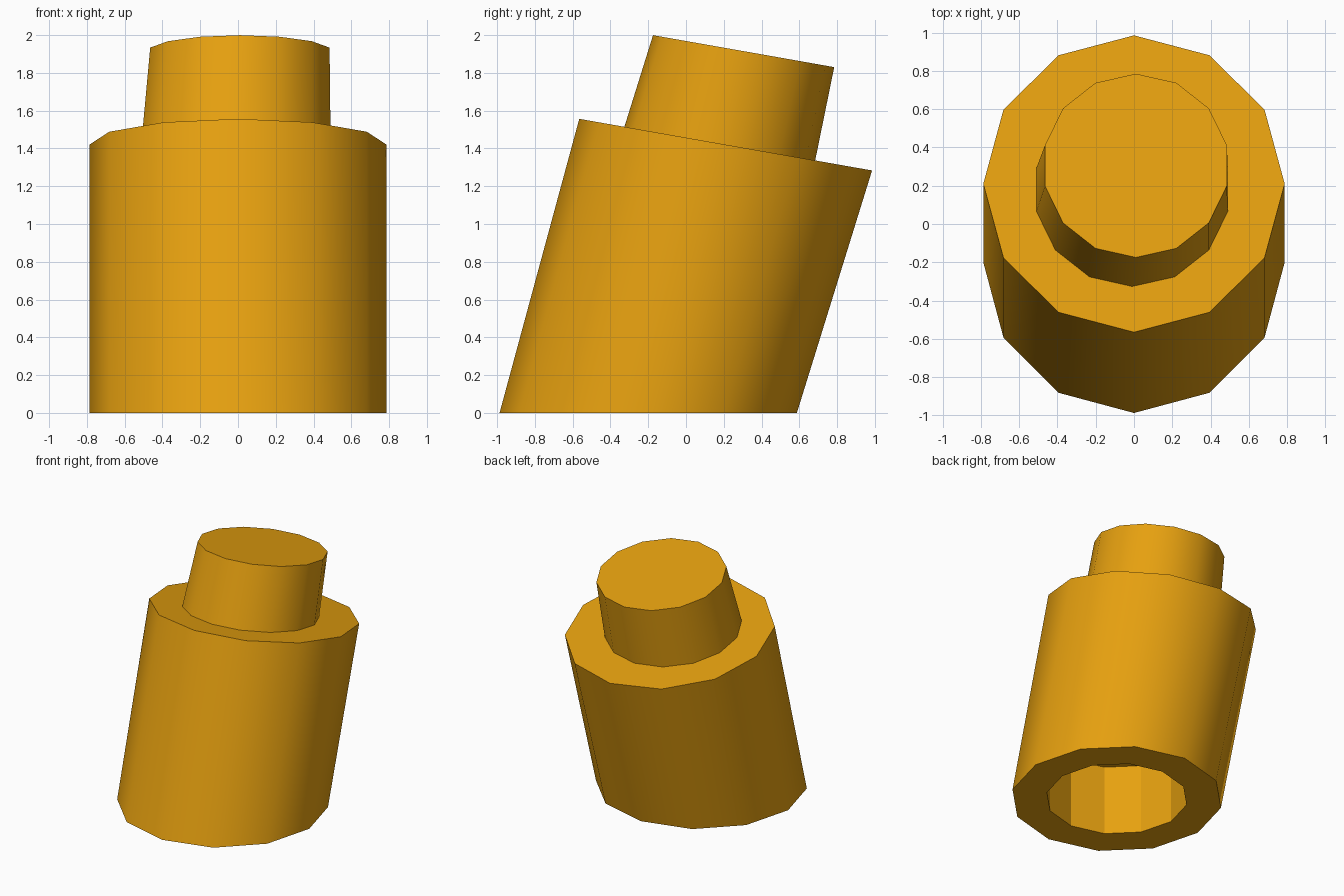
import bpy, bmesh, math
from mathutils import Vector, Matrix

if "Cube" in bpy.data.objects:
    bpy.data.objects.remove(bpy.data.objects["Cube"])

TILT = math.radians(-10)

amber = bpy.data.materials.new("amber")
amber.diffuse_color = (0.80, 0.357, 0.005, 1)
amber.use_nodes = True
amber.node_tree.nodes["Principled BSDF"].inputs["Base Color"].default_value = amber.diffuse_color


def ring(bm, sides, radius, center, tilt=0.0):
    """Polygon ring, first corner at the back, leaning about the x axis."""
    rot = Matrix.Rotation(tilt, 3, 'X')
    pts = []
    for i in range(sides):
        a = 2 * math.pi * i / sides + math.pi / 2
        pts.append(bm.verts.new(rot @ Vector((radius * math.cos(a), radius * math.sin(a), 0)) + Vector(center)))
    return pts


def bridge(bm, low, high, smooth):
    n = len(low)
    for i in range(n):
        j = (i + 1) % n
        bm.faces.new((low[i], low[j], high[j], high[i])).smooth = smooth


def finish(bm, name):
    bmesh.ops.recalc_face_normals(bm, faces=bm.faces)
    # keep cap rims crisp, round the outer walls
    for e in bm.edges:
        e.smooth = e.calc_face_angle(0) < math.radians(45)
    me = bpy.data.meshes.new(name)
    bm.to_mesh(me)
    bm.free()
    me.materials.append(amber)
    ob = bpy.data.objects.new(name, me)
    bpy.context.collection.objects.link(ob)


# Leaning body with a recess in the underside
bm = bmesh.new()
bottom = ring(bm, 12, 0.787, (0, -0.2, 0))
top = ring(bm, 12, 0.787, (0, 0.21, 1.42), TILT)
hole_rim = ring(bm, 12, 0.527, (0, -0.2, 0))
hole_end = ring(bm, 12, 0.527, (0, -0.2, 0.57))
bridge(bm, bottom, top, True)
bridge(bm, hole_rim, bottom, False)
bridge(bm, hole_end, hole_rim, False)
bm.faces.new(top)
bm.faces.new(hole_end)
finish(bm, "body")

# Narrower tapered stem on the sloping top
bm = bmesh.new()
low = ring(bm, 14, 0.513, (-0.01, 0.178, 1.422), TILT)
high = ring(bm, 14, 0.487, (0.01, 0.305, 1.915), TILT)
bridge(bm, low, high, True)
bm.faces.new(high)
bm.faces.new(low)
finish(bm, "stem")
